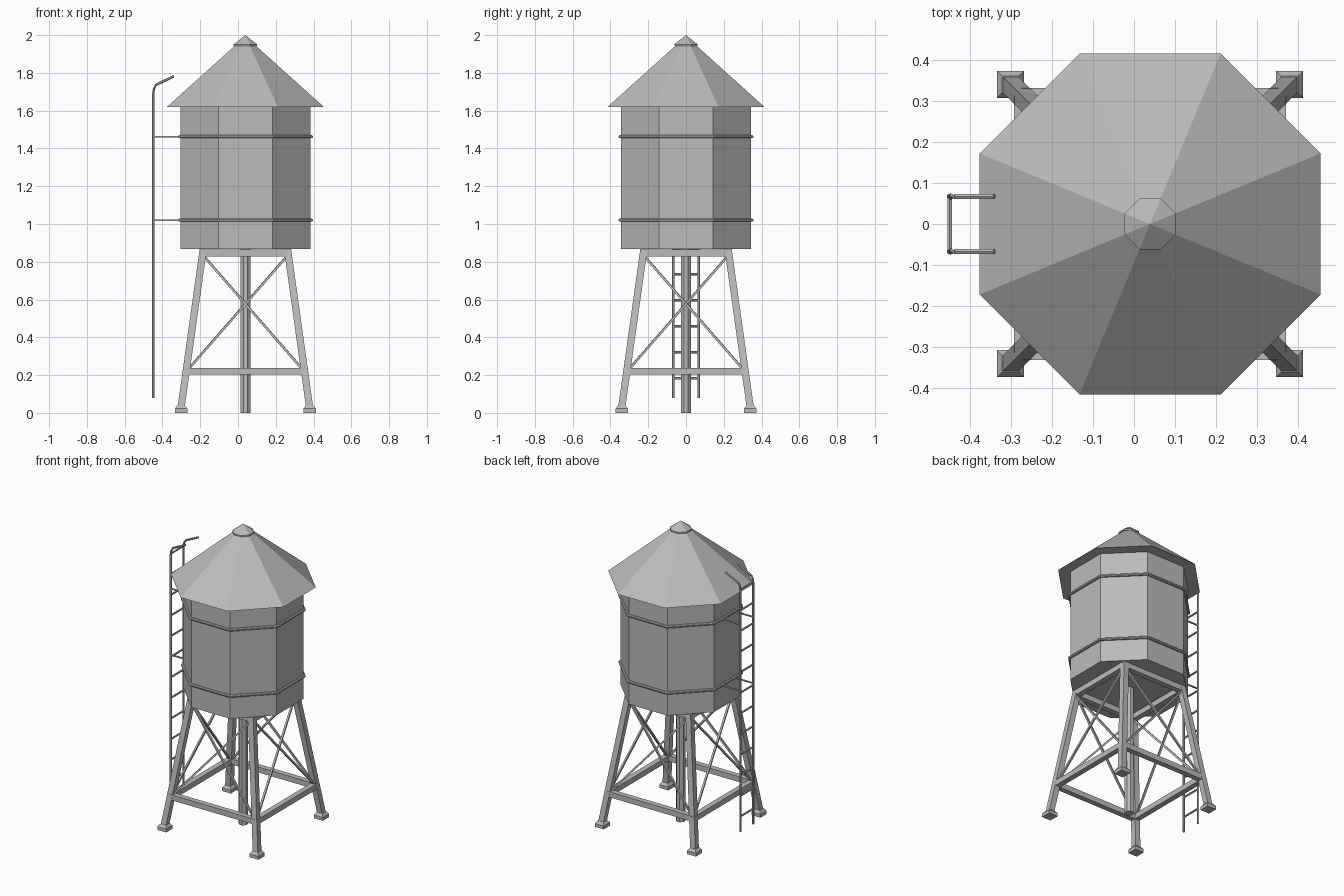
import bpy, bmesh, math
from mathutils import Vector

cube = bpy.data.objects.get("Cube")
if cube:
    bpy.data.objects.remove(cube)

grey = bpy.data.materials.new("weathered_grey")
grey.use_nodes = True
COLOUR = (0.5, 0.5, 0.5, 1)
grey.diffuse_color = COLOUR
grey.node_tree.nodes["Principled BSDF"].inputs["Base Color"].default_value = COLOUR

CX = 0.039  # tower axis


def loft(name, rings):
    """Skin a list of point rings into a closed, flat-shaded solid."""
    bm = bmesh.new()
    rows = [[bm.verts.new(p) for p in ring] for ring in rings]
    n = len(rows[0])
    for low, high in zip(rows, rows[1:]):
        for i in range(n):
            j = (i + 1) % n
            bm.faces.new((low[i], low[j], high[j], high[i]))
    bm.faces.new(rows[0][::-1])
    bm.faces.new(rows[-1])
    bmesh.ops.remove_doubles(bm, verts=bm.verts[:], dist=1e-5)
    bmesh.ops.recalc_face_normals(bm, faces=bm.faces[:])
    mesh = bpy.data.meshes.new(name)
    bm.to_mesh(mesh)
    bm.free()
    mesh.materials.append(grey)
    obj = bpy.data.objects.new(name, mesh)
    bpy.context.collection.objects.link(obj)
    return obj


def stack(name, levels, sides=8):
    """Regular prism or taper; each level is (half width, z, x, y)."""
    rings = []
    for half, z, x, y in levels:
        r = half / math.cos(math.pi / sides)
        angles = [math.tau * (i + 0.5) / sides for i in range(sides)]
        rings.append([(x + r * math.cos(a), y + r * math.sin(a), z) for a in angles])
    return loft(name, rings)


def turned(name, profile):
    return stack(name, [(half, z, CX, 0) for half, z in profile])


def sweep(name, points, width, height=None, sides=4):
    """Bar or bent tube along a path."""
    pts = [Vector(p) for p in points]
    height = height or width
    steps = [(b - a).normalized() for a, b in zip(pts, pts[1:])]
    rings = []
    for i, p in enumerate(pts):
        before, after = steps[max(i - 1, 0)], steps[min(i, len(steps) - 1)]
        d = (before + after).normalized()
        up = Vector((0, 1, 0)) if abs(d.z) > 0.9 else Vector((0, 0, 1))
        u = d.cross(up).normalized()
        v = u.cross(d)
        k = 0.5 / math.cos(math.pi / sides)
        angles = [math.tau * (s + 0.5) / sides for s in range(sides)]
        rings.append([p + u * (width * k * math.cos(a)) + v * (height * k * math.sin(a))
                      for a in angles])
    return loft(name, rings)


# Tank, roof, cap, bands and central pipe
turned("tank", [(0.344, 0.868), (0.344, 1.62)])
turned("roof", [(0.415, 1.62), (0, 1.994)])
turned("roof_cap", [(0.062, 1.942), (0.062, 1.951), (0, 2.0)])
BANDS = (1.02, 1.462)
for z in BANDS:
    turned("tank_band", [(0.34, z - 0.008), (0.352, z - 0.008), (0.357, z - 0.003),
                         (0.357, z + 0.003), (0.352, z + 0.008), (0.34, z + 0.008)])
turned("central_pipe", [(0.027, 0), (0.027, 0.87)])

# Legs and feet
LEG_TOP, LEG_BOTTOM = (0.223, 0.868), (0.34, 0.03)


def leg_offset(z):
    t = (z - LEG_BOTTOM[1]) / (LEG_TOP[1] - LEG_BOTTOM[1])
    return LEG_BOTTOM[0] + t * (LEG_TOP[0] - LEG_BOTTOM[0])


for sx in (-1, 1):
    for sy in (-1, 1):
        stack("leg", [(0.019, z, CX + sx * o, sy * o) for o, z in (LEG_BOTTOM, LEG_TOP)], 4)
        x, y = CX + sx * LEG_BOTTOM[0], sy * LEG_BOTTOM[0]
        stack("foot", [(0.033, 0, x, y), (0.033, 0.022, x, y), (0.02, 0.04, x, y)], 4)


# Frame beams and cross braces on the four sides
def side_point(side, along, out, z):
    c, s = ((1, 0), (0, 1), (-1, 0), (0, -1))[side]
    return (CX + c * out - s * along, s * out + c * along, z)


for side in range(4):
    for name, z in (("lower_beam", 0.22), ("upper_beam", 0.847)):
        o = leg_offset(z)
        sweep(name, [side_point(side, -o, o, z), side_point(side, o, o, z)], 0.036)
    for m in (-1, 1):
        low, high = leg_offset(0.235), leg_offset(0.825)
        sweep("cross_brace", [side_point(side, m * (low - 0.013), low, 0.235),
                              side_point(side, -m * (high - 0.013), high, 0.825)], 0.012)

# Ladder with hooked rails, rungs and tank brackets
LX, LY = -0.449, 0.067
for sy in (-1, 1):
    y = sy * LY
    sweep("ladder_rail", [(LX, y, 0.08), (LX, y, 1.69), (LX + 0.004, y, 1.715),
                          (LX + 0.016, y, 1.737), (-0.34, y, 1.782)], 0.012, sides=6)
    for z in BANDS:
        sweep("ladder_bracket", [(LX, y, z), (CX - 0.34, y, z)], 0.008)
for i in range(12):
    z = 0.183 + i * 0.1375
    sweep("ladder_rung", [(LX, -LY, z), (LX, LY, z)], 0.011, sides=6)
